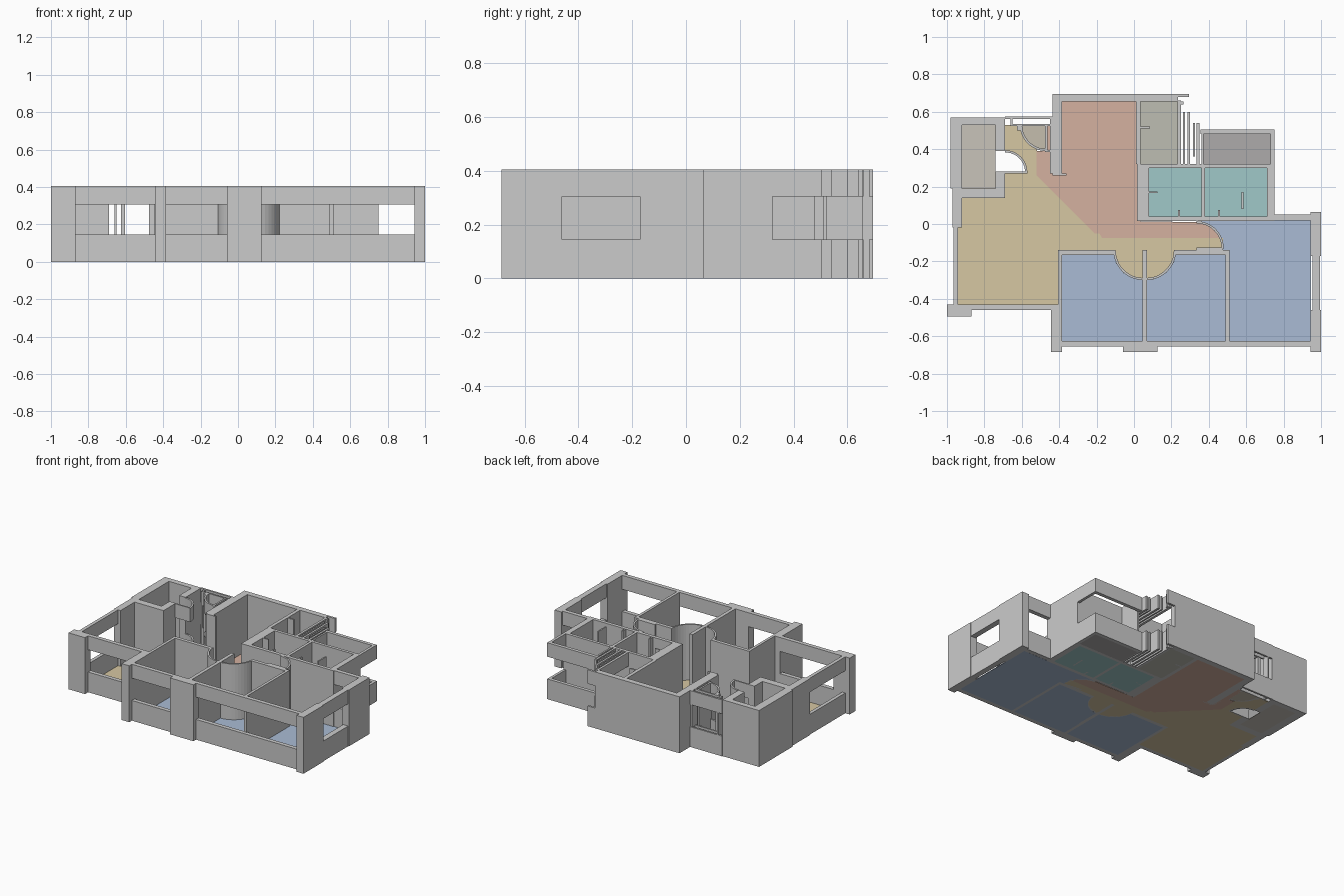
import bpy, bmesh
from math import cos, sin, radians

H, SILL, HEAD, SLAB = 0.405, 0.145, 0.305, 0.004
FULL = [(0, H)]
OPEN = [(0, SILL), (HEAD, H)]   # parapet below and lintel above an opening


def finish(name, bm, color=None):
    bmesh.ops.recalc_face_normals(bm, faces=bm.faces)
    me = bpy.data.meshes.new(name)
    bm.to_mesh(me)
    bm.free()
    ob = bpy.data.objects.new(name, me)
    bpy.context.collection.objects.link(ob)
    if color:
        mat = bpy.data.materials.new(name + "_color")
        mat.diffuse_color = (*color, 1)
        me.materials.append(mat)
    return ob


def prism(bm, pts, z0, z1):
    low = [bm.verts.new((x, y, z0)) for x, y in pts]
    top = [bm.verts.new((x, y, z1)) for x, y in pts]
    bm.faces.new(low[::-1])
    bm.faces.new(top)
    n = len(pts)
    for i in range(n):
        j = (i + 1) % n
        bm.faces.new((low[i], low[j], top[j], top[i]))


def walls(name, rects, bands=FULL):
    # rects are x0, x1, y0, y1
    bm = bmesh.new()
    for x0, x1, y0, y1 in rects:
        for z0, z1 in bands:
            prism(bm, [(x0, y0), (x1, y0), (x1, y1), (x0, y1)], z0, z1)
    return finish(name, bm)


def arc(cx, cy, r, a0, a1, n=12):
    return [(cx + r * cos(radians(a0 + (a1 - a0) * i / n)),
             cy + r * sin(radians(a0 + (a1 - a0) * i / n))) for i in range(n + 1)]


def door_swing(name, cx, cy, r, a0, a1, bands=FULL, t=0.012):
    bm = bmesh.new()
    for z0, z1 in bands:
        prism(bm, arc(cx, cy, r, a0, a1) + arc(cx, cy, r - t, a1, a0), z0, z1)
    return finish(name, bm)


def floor(name, pts, color):
    bm = bmesh.new()
    prism(bm, pts, 0, SLAB)
    return finish(name, bm, color)


def rect(x0, x1, y0, y1):
    return [(x0, y0), (x1, y0), (x1, y1), (x0, y1)]


# Facade pillars
walls("facade_pillars", [
    (-1, -0.87, -0.495, -0.43), (-0.445, -0.385, -0.685, -0.43),
    (-0.06, 0.125, -0.685, -0.625), (0.945, 1, -0.685, -0.46),
    (0.945, 1, -0.17, 0.065)])

# Solid outer walls
walls("outer_walls", [
    (-0.98, -0.92, 0.19, 0.57), (-0.97, -0.92, -0.02, 0.19),
    (-0.96, -0.69, 0.14, 0.19), (-0.98, -0.69, 0.53, 0.57),
    (-0.74, -0.69, 0.39, 0.57), (-0.74, -0.69, 0.14, 0.28),
    (-0.435, -0.385, 0.27, 0.695), (-0.435, 0.235, 0.655, 0.695),
    (0.71, 0.75, 0.02, 0.32)])

# Window strips: parapet and lintel with the opening between
walls("window_walls", [
    (-0.965, -0.94, -0.43, -0.02), (-0.87, -0.445, -0.46, -0.43),
    (-0.385, -0.06, -0.655, -0.625), (0.125, 0.945, -0.655, -0.625),
    (0.955, 0.995, -0.46, -0.17), (0.75, 0.945, 0.02, 0.05)], OPEN)

# Rear balcony parapet and lintel
walls("balcony_walls", [(0.355, 0.75, 0.48, 0.505), (0.73, 0.75, 0.32, 0.48)], OPEN)

# Kitchen window strips
walls("kitchen_window", [
    (0.232, 0.25, 0.32, 0.66), (0.262, 0.272, 0.32, 0.60),
    (0.285, 0.30, 0.32, 0.60), (0.315, 0.325, 0.36, 0.54),
    (0.335, 0.35, 0.32, 0.54), (0.235, 0.295, 0.68, 0.695),
    (0.235, 0.265, 0.64, 0.655)], OPEN)

# Entrance window strips and posts
walls("entry_window", [
    (-0.69, -0.43, 0.562, 0.575), (-0.66, -0.43, 0.525, 0.535)], OPEN)
walls("entry_posts", [
    (-0.66, -0.65, 0.525, 0.575), (-0.625, -0.605, 0.5, 0.53),
    (-0.475, -0.463, 0.39, 0.53), (-0.448, -0.435, 0.27, 0.57),
    (-0.475, -0.435, 0.385, 0.395), (-0.435, -0.36, 0.26, 0.27)])

# Bedroom partitions
walls("bedroom_walls", [
    (-0.405, -0.385, -0.445, -0.14), (-0.405, -0.105, -0.165, -0.14),
    (0.045, 0.07, -0.63, -0.14), (0.22, 0.51, -0.165, -0.14),
    (0.49, 0.51, -0.63, -0.14), (0.335, 0.475, -0.14, -0.125)])

# Bathroom and kitchen partitions
walls("service_walls", [
    (0.01, 0.035, 0.32, 0.66), (0.015, 0.08, 0.015, 0.32),
    (0.035, 0.75, 0.30, 0.322), (0.36, 0.38, 0.02, 0.30),
    (0.08, 0.47, 0.015, 0.04), (0.47, 0.75, 0.015, 0.04),
    (0.36, 0.372, 0.32, 0.48), (0.08, 0.125, 0.165, 0.175),
    (0.235, 0.245, 0.04, 0.075), (0.45, 0.46, 0.04, 0.075),
    (0.575, 0.585, 0.08, 0.17), (0.035, 0.085, 0.51, 0.522)])

# Door swings
door_swing("left_bedroom_door", 0.05, -0.14, 0.16, 180, 270)
door_swing("middle_bedroom_door", 0.065, -0.14, 0.16, 270, 360)
door_swing("right_bedroom_door", 0.335, -0.13, 0.145, 0, 90)
door_swing("store_door", -0.69, 0.275, 0.12, 0, 90, OPEN)
door_swing("entry_door", -0.47, 0.53, 0.14, 180, 270, OPEN)
walls("store_door_leaf", [(-0.69, -0.57, 0.27, 0.28)], OPEN)

# Floors
YELLOW, SALMON = (0.67, 0.57, 0.36), (0.66, 0.44, 0.35)
BLUE, TEAL = (0.40, 0.50, 0.66), (0.35, 0.58, 0.58)
floor("living_floor", [
    (-0.94, -0.43), (-0.405, -0.43), (-0.405, -0.14)]
    + arc(0.05, -0.14, 0.155, 180, 270) + arc(0.065, -0.14, 0.155, 270, 360)
    + [(0.475, -0.14), (0.475, -0.075), (-0.17, -0.075), (-0.185, -0.05), (-0.21, -0.05),
       (-0.52, 0.26), (-0.52, 0.39)] + arc(-0.47, 0.53, 0.14, 250, 180, 8)
    + [(-0.69, 0.53), (-0.69, 0.395)] + arc(-0.69, 0.275, 0.12, 90, 0)
    + [(-0.69, 0.275), (-0.69, 0.14), (-0.94, 0.14)], YELLOW)
floor("dining_floor", [
    (-0.385, 0.655), (0.015, 0.655), (0.015, 0.015)]
    + arc(0.335, -0.13, 0.14, 90, 23, 8)
    + [(0.47, -0.075), (-0.17, -0.075), (-0.185, -0.05), (-0.21, -0.05), (-0.52, 0.26),
       (-0.52, 0.39), (-0.475, 0.39), (-0.475, 0.53), (-0.44, 0.53), (-0.44, 0.27),
       (-0.385, 0.27)], SALMON)
floor("left_bedroom_floor", [(-0.385, -0.625), (0.05, -0.625)]
      + arc(0.05, -0.14, 0.16, 270, 189) + [(-0.385, -0.165)], BLUE)
floor("middle_bedroom_floor", [(0.065, -0.625), (0.49, -0.625), (0.49, -0.165)]
      + arc(0.065, -0.14, 0.16, 351, 270), BLUE)
floor("right_bedroom_floor", [(0.51, -0.625), (0.945, -0.625), (0.945, 0.02), (0.36, 0.015)]
      + arc(0.335, -0.13, 0.14, 78, 0) + [(0.475, -0.14), (0.51, -0.14)], BLUE)
floor("left_bath_floor", rect(0.08, 0.36, 0.04, 0.30), TEAL)
floor("right_bath_floor", rect(0.38, 0.71, 0.04, 0.30), TEAL)
floor("kitchen_floor", rect(0.035, 0.235, 0.32, 0.655), (0.51, 0.51, 0.45))
floor("balcony_floor", rect(0.37, 0.73, 0.32, 0.48), (0.42, 0.41, 0.41))
floor("store_floor", rect(-0.92, -0.74, 0.19, 0.53), (0.58, 0.55, 0.49))
floor("entry_floor", [(-0.47, 0.53)] + arc(-0.47, 0.53, 0.135, 180, 270), (0.56, 0.51, 0.42))
